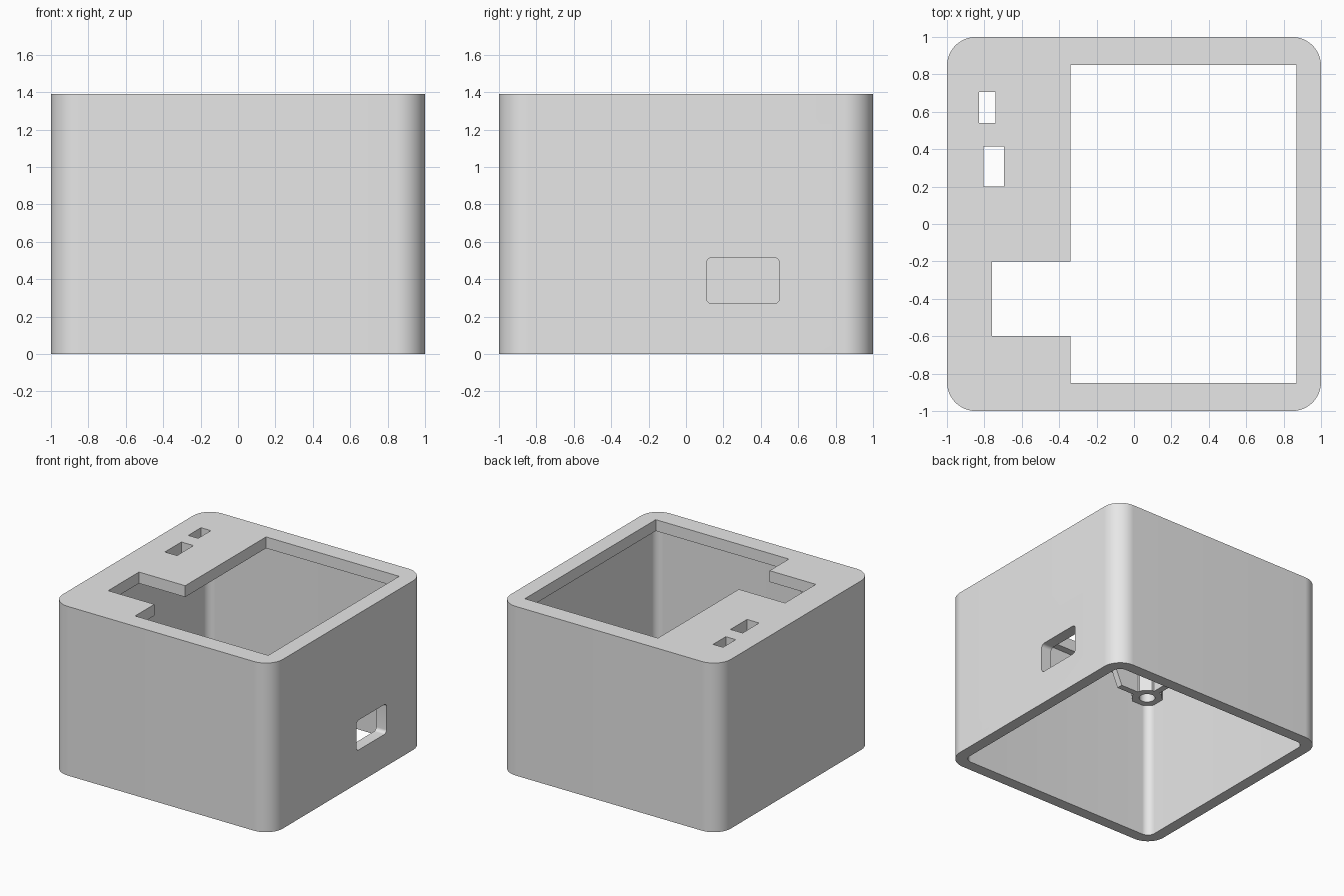
import bpy, bmesh, math
from mathutils import Vector

if "Cube" in bpy.data.objects:
    bpy.data.objects.remove(bpy.data.objects["Cube"], do_unlink=True)

grey = bpy.data.materials.new("light_grey_plastic")
grey.use_nodes = True
grey.diffuse_color = (0.8, 0.8, 0.8, 1)
grey.node_tree.nodes["Principled BSDF"].inputs["Base Color"].default_value = (0.8, 0.8, 0.8, 1)

WALL, HEIGHT = 0.093, 1.39
CEILING = HEIGHT - WALL


def rounded_rect(x0, x1, y0, y1, r, segs):
    """Counter-clockwise outline with arc corners."""
    pts = []
    centres = [(x1 - r, y1 - r), (x0 + r, y1 - r), (x0 + r, y0 + r), (x1 - r, y0 + r)]
    for k, (cx, cy) in enumerate(centres):
        for i in range(segs + 1):
            a = math.pi / 2 * (k + i / segs)
            pts.append((cx + r * math.cos(a), cy + r * math.sin(a)))
    return pts


def polygon(cx, cy, r, sides):
    return [(cx + r * math.cos(2 * math.pi * (i + 0.5) / sides),
             cy + r * math.sin(2 * math.pi * (i + 0.5) / sides)) for i in range(sides)]


def prism(name, outline, lo, hi, axis="z"):
    """Extrude an outline along an axis from lo to hi."""
    place = {"z": lambda a, b, h: (a, b, h),
             "x": lambda a, b, h: (h, a, b),
             "y": lambda a, b, h: (a, h, b)}[axis]
    bm = bmesh.new()
    face = bm.faces.new([bm.verts.new(place(a, b, lo)) for a, b in outline])
    ext = bmesh.ops.extrude_face_region(bm, geom=[face])
    verts = [v for v in ext["geom"] if isinstance(v, bmesh.types.BMVert)]
    bmesh.ops.translate(bm, verts=verts, vec=Vector(place(0, 0, hi - lo)))
    bmesh.ops.recalc_face_normals(bm, faces=bm.faces)
    mesh = bpy.data.meshes.new(name)
    bm.to_mesh(mesh)
    bm.free()
    mesh.materials.append(grey)
    obj = bpy.data.objects.new(name, mesh)
    bpy.context.collection.objects.link(obj)
    return obj


def activate(obj):
    bpy.ops.object.select_all(action="DESELECT")
    obj.select_set(True)
    bpy.context.view_layer.objects.active = obj


def cut(target, *cutters):
    """Subtract each cutter, then discard it."""
    for c in cutters:
        activate(target)
        mod = target.modifiers.new("cut", "BOOLEAN")
        mod.operation, mod.solver, mod.object = "DIFFERENCE", "EXACT", c
        bpy.ops.object.modifier_apply(modifier=mod.name)
        bpy.data.objects.remove(c, do_unlink=True)


def smooth(obj):
    activate(obj)
    bpy.ops.object.shade_smooth_by_angle(angle=math.radians(30))


# Shell: rounded box, open underneath
shell = prism("case_shell", rounded_rect(-1, 1, -1, 1, 0.155, 24), 0, HEIGHT)
inner = 1 - WALL
cavity = prism("cavity_cutter", rounded_rect(-inner, inner, -inner, inner, 0.065, 16), -0.2, CEILING)

# Top opening with its side notch, and two small slots
window = prism("window_cutter", [
    (-0.34, -0.85), (0.87, -0.85), (0.87, 0.85), (-0.34, 0.85),
    (-0.34, -0.2), (-0.76, -0.2), (-0.76, -0.6), (-0.34, -0.6)], 1.2, 1.6)
slots = [prism("slot_cutter", [(x0, y0), (x1, y0), (x1, y1), (x0, y1)], 1.2, 1.6)
         for x0, x1, y0, y1 in ((-0.83, -0.74, 0.54, 0.705), (-0.805, -0.695, 0.2, 0.415))]

# Rounded port through the side wall
port = prism("port_cutter", rounded_rect(0.11, 0.5, 0.27, 0.515, 0.028, 8), 0.8, 1.2, "x")
cut(shell, cavity, window, *slots, port)
smooth(shell)

# Screw post hanging from the top plate in one corner
PX = PY = -0.8
POST_END = 1.12
post = prism("screw_post", polygon(PX, PY, 0.122, 8), POST_END, CEILING + 0.01)
cut(post, prism("screw_hole_cutter", polygon(PX, PY, 0.06, 32), 1.0, CEILING))
smooth(post)

# Sloped stiffening ribs running from the post under the plate
for name, start, axis in (("rib_across", PX, "y"), ("rib_along", PY, "x")):
    profile = [(start + 0.1, POST_END), (start + 0.27, POST_END),
               (start + 0.35, CEILING + 0.01), (start + 0.1, CEILING + 0.01)]
    prism(name, profile, PX - 0.025, PX + 0.025, axis)
